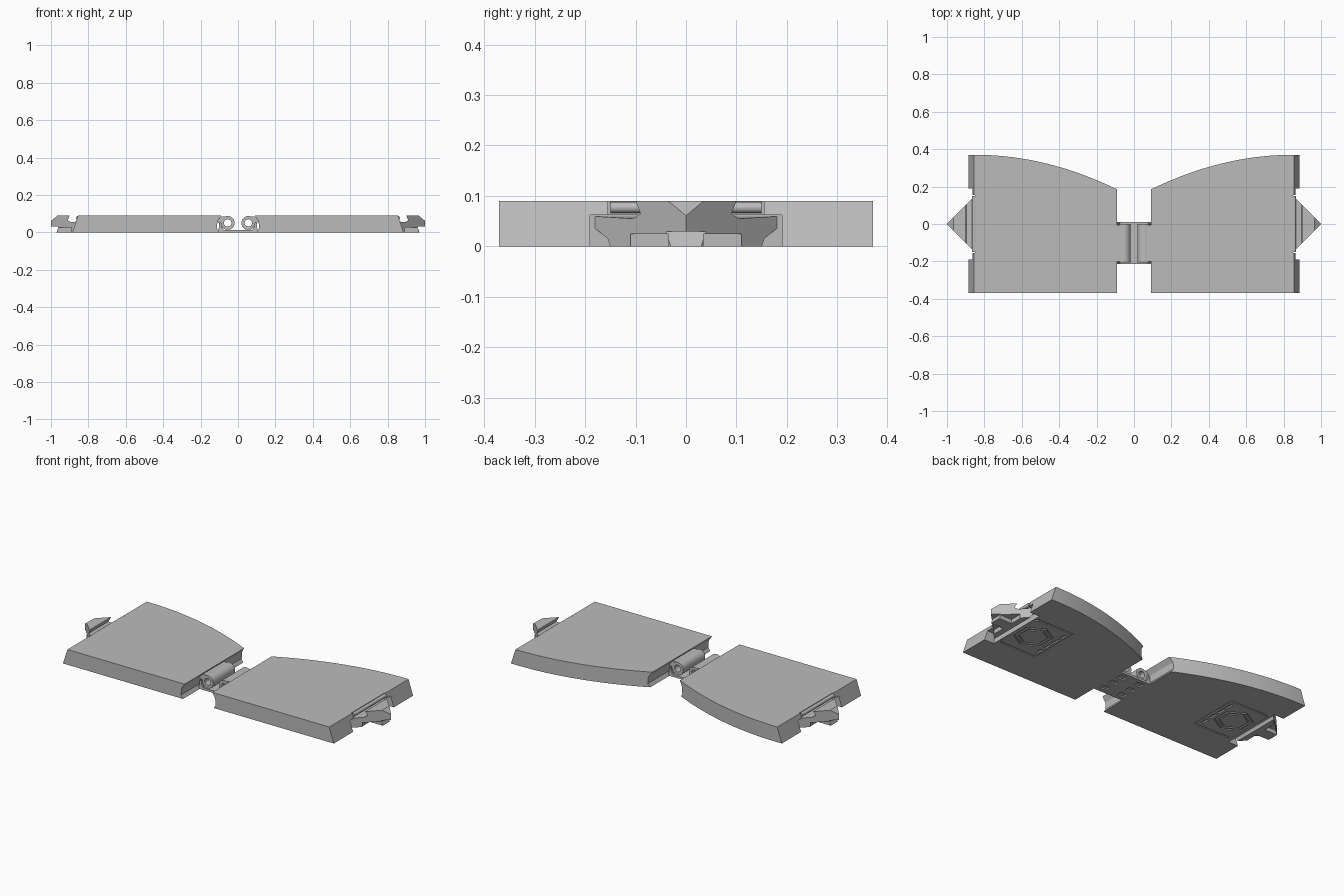
import bpy, bmesh, math
from mathutils import Vector

cube = bpy.data.objects.get("Cube")
if cube:
    bpy.data.objects.remove(cube)

grey = bpy.data.materials.new("plain_grey")
grey.use_nodes = True
grey.diffuse_color = (0.5, 0.5, 0.5, 1)
grey.node_tree.nodes["Principled BSDF"].inputs["Base Color"].default_value = (0.5, 0.5, 0.5, 1)


def finish(name, bm):
    bmesh.ops.recalc_face_normals(bm, faces=bm.faces)
    mesh = bpy.data.meshes.new(name)
    bm.to_mesh(mesh)
    bm.free()
    mesh.materials.append(grey)
    obj = bpy.data.objects.new(name, mesh)
    bpy.context.collection.objects.link(obj)
    return obj


def prism(name, pts, lo, hi, axis="z"):
    """Extrude a 2D outline: axis z takes (x, y) points, axis y takes (x, z)."""
    bm = bmesh.new()
    place = (lambda p, h: (p[0], p[1], h)) if axis == "z" else (lambda p, h: (p[0], h, p[1]))
    a = [bm.verts.new(place(p, lo)) for p in pts]
    b = [bm.verts.new(place(p, hi)) for p in pts]
    bm.faces.new(a)
    bm.faces.new(b)
    n = len(pts)
    for i in range(n):
        j = (i + 1) % n
        bm.faces.new((a[i], a[j], b[j], b[i]))
    return finish(name, bm)


def ring(name, pts, width, lo, hi, axis="z"):
    """Hollow outline made of an outer loop and one pulled in towards its centre."""
    c = sum((Vector(p) for p in pts), Vector((0, 0))) / len(pts)
    inner = [Vector(p) + (c - Vector(p)).normalized() * width for p in pts]
    place = (lambda p, h: (p[0], p[1], h)) if axis == "z" else (lambda p, h: (p[0], h, p[1]))
    bm = bmesh.new()
    loops = [[bm.verts.new(place(p, h)) for p in q]
             for q, h in ((pts, lo), (pts, hi), (inner, hi), (inner, lo))]
    n = len(pts)
    for k in range(4):
        a, b = loops[k], loops[(k + 1) % 4]
        for i in range(n):
            j = (i + 1) % n
            bm.faces.new((a[i], a[j], b[j], b[i]))
    return finish(name, bm)


def bake(obj):
    deps = bpy.context.evaluated_depsgraph_get()
    mesh = bpy.data.meshes.new_from_object(obj.evaluated_get(deps))
    obj.modifiers.clear()
    obj.data = mesh


def combine(obj, other, operation):
    mod = obj.modifiers.new("cut", "BOOLEAN")
    mod.operation, mod.solver, mod.object = operation, "EXACT", other
    bake(obj)
    bpy.data.objects.remove(other)


def mirror(obj):
    obj.modifiers.new("mirror", "MIRROR").use_mirror_merge = False
    bake(obj)


def smooth(obj):
    bpy.ops.object.select_all(action="DESELECT")
    obj.select_set(True)
    bpy.context.view_layer.objects.active = obj
    bpy.ops.object.shade_smooth_by_angle(angle=math.radians(35))


def rect(x0, x1, y0, y1):
    return [(x0, y0), (x1, y0), (x1, y1), (x0, y1)]


def circle(x, z, r, n=32):
    return [(x + r * math.cos(i * math.tau / n), z + r * math.sin(i * math.tau / n)) for i in range(n)]


# Wing plate: plan with an arched back edge, trimmed by a sloped and notched profile
arc = [(0.85 - 0.77 * i / 24, 0.37 - 0.19 * (i / 24) ** 2) for i in range(25)]
plate = prism("plate", [(0.08, -0.37), (0.9, -0.37), (0.9, 0.37)] + arc, -0.01, 0.1)
profile = [(0.09, 0.09), (0.11, 0.06), (0.113, 0.02), (0.1, 0),
           (0.885, 0), (0.855, 0.09)]
combine(plate, prism("trim", profile, -0.5, 0.5, "y"), "INTERSECT")

# Pocket in the end of the plate for the clip
pocket = [(0.82, -0.19), (0.95, -0.19), (0.95, 0.19), (0.82, 0.19)]
combine(plate, prism("pocket", pocket, -0.02, 0.062), "DIFFERENCE")
combine(plate, prism("slot", rect(0.85, 0.95, -0.155, 0.155), 0.05, 0.1), "DIFFERENCE")

# Underside engraving: panel outline, hexagon rings and a row of slots
panel = [(0.55, -0.16), (0.8, -0.16), (0.815, -0.14), (0.815, 0.14), (0.8, 0.16), (0.55, 0.16)]
combine(plate, ring("panel_groove", panel, 0.012, -0.01, 0.006), "DIFFERENCE")
for r in (0.11, 0.085):
    hexagon = [(0.7 + r * math.cos(i * math.pi / 3 + math.pi / 6),
                r * math.sin(i * math.pi / 3 + math.pi / 6)) for i in range(6)]
    combine(plate, ring("hex_groove", hexagon, 0.01, -0.01, 0.006), "DIFFERENCE")
for y in (-0.1, -0.035, 0.035, 0.1):
    combine(plate, prism("slot", rect(0.572, 0.586, y - 0.025, y + 0.025), -0.01, 0.008), "DIFFERENCE")
mirror(plate)

# Pointed clip: 45 degree wedge trimmed by a hook profile
clip = prism("end_clip", [(0.81, -0.19), (1, 0), (0.81, 0.19)], -0.01, 0.1)
hook = [(0.815, 0.06), (0.895, 0.055), (0.91, 0.065), (0.9, 0.09), (0.965, 0.09), (1.01, 0.053),
        (1.01, 0.03), (0.96, 0.03), (0.97, 0), (0.85, 0), (0.845, 0.015), (0.815, 0.04)]
combine(clip, prism("hook", hook, -0.3, 0.3, "y"), "INTERSECT")
for s in (-1, 1):
    foot = [(0.885, s * 0.035), (1, s * 0.035), (1, s * 0.11), (0.885, s * 0.11)]
    combine(clip, prism("foot_cut", foot, -0.02, 0.025), "DIFFERENCE")
mirror(clip)

# Rounded ridge above the clip
ridge = prism("clip_ridge", circle(0.855, 0.077, 0.011, 16), -0.15, 0.15, "y")
mirror(ridge)
smooth(ridge)

# Hinge barrels with a bore, each tied to its plate by an arm
barrel = ring("hinge_barrel", circle(0.055, 0.05, 0.037), 0.017, -0.205, 0.0, "y")
mirror(barrel)
smooth(barrel)
arm = prism("hinge_arm", [(0.065, 0.085), (0.09, 0.085), (0.115, 0.06), (0.1, 0.048), (0.085, 0.055)],
            -0.2, -0.005, "y")
mirror(arm)

# Hinge base strip with windows, and small end cheeks
base = prism("hinge_base", rect(-0.112, 0.112, -0.215, 0.012), 0, 0.013)
for x in (-0.06, 0.06):
    for y in (-0.17, -0.1, -0.03):
        combine(base, prism("window", rect(x - 0.022, x + 0.022, y - 0.018, y + 0.018), -0.02, 0.008),
                "DIFFERENCE")
for y in (-0.215, 0.002):
    cheek = prism("hinge_cheek", [(0.07, 0.005), (0.105, 0.005), (0.1, 0.05), (0.09, 0.055), (0.088, 0.03)],
                  y, y + 0.01, "y")
    mirror(cheek)
